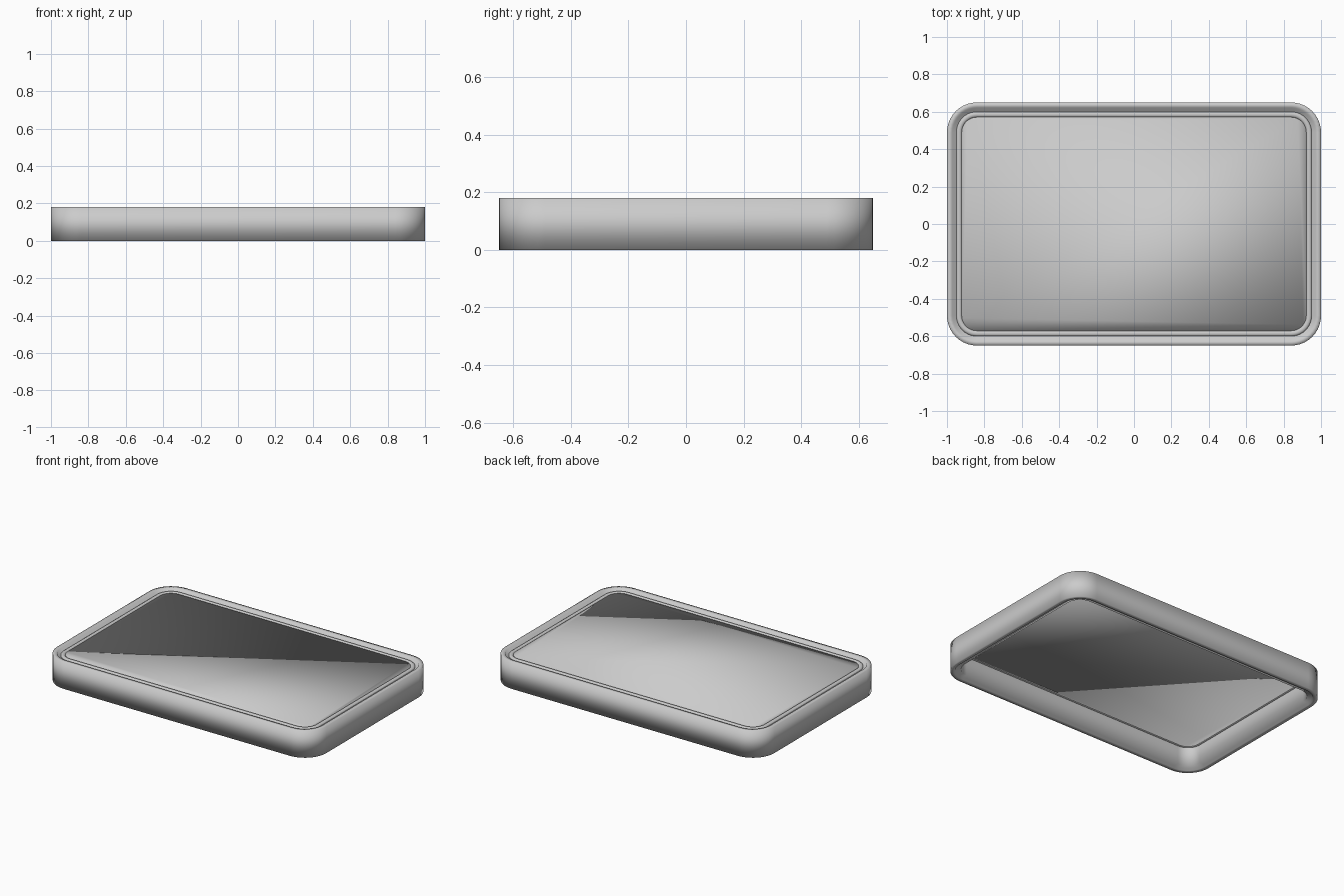
import bpy, bmesh
from math import sin, cos, pi

HALF_X, HALF_Y, RADIUS, STEPS = 1.0, 0.65, 0.16, 10

cube = bpy.data.objects.get("Cube")
if cube:
    bpy.data.objects.remove(cube, do_unlink=True)

grey = bpy.data.materials.new("plain grey")
grey.use_nodes = True
grey.diffuse_color = (0.6, 0.6, 0.6, 1)
grey.node_tree.nodes["Principled BSDF"].inputs["Base Color"].default_value = (0.6, 0.6, 0.6, 1)


def ring(bm, inset, z):
    """Rounded rectangle of vertices, moved in from the outer outline."""
    r = RADIUS - inset
    cx, cy = HALF_X - RADIUS, HALF_Y - RADIUS
    verts = []
    for k, (sx, sy) in enumerate([(1, 1), (-1, 1), (-1, -1), (1, -1)]):
        for i in range(STEPS + 1):
            a = (k + i / STEPS) * pi / 2
            verts.append(bm.verts.new((sx * cx + r * cos(a), sy * cy + r * sin(a), z)))
    return verts


def sweep(name, profile, closed):
    """Carry an (inset, height) profile round the outline; join or cap its ends."""
    bm = bmesh.new()
    rings = [ring(bm, inset, z) for inset, z in profile]
    pairs = list(zip(rings, rings[1:]))
    if closed:
        pairs.append((rings[-1], rings[0]))
    else:
        bm.faces.new(rings[0])
        bm.faces.new(rings[-1])
    for lower, upper in pairs:
        n = len(lower)
        for i in range(n):
            j = (i + 1) % n
            bm.faces.new((lower[i], lower[j], upper[j], upper[i]))
    bmesh.ops.recalc_face_normals(bm, faces=bm.faces)
    for face in bm.faces:
        face.smooth = True
    mesh = bpy.data.meshes.new(name)
    bm.to_mesh(mesh)
    bm.free()
    mesh.materials.append(grey)
    obj = bpy.data.objects.new(name, mesh)
    bpy.context.collection.objects.link(obj)
    return obj


# Upright frame with a stepped lip along its top and bottom edges
sweep("frame", [(0, 0), (0, 0.18), (0.028, 0.18), (0.034, 0.165), (0.062, 0.165),
                (0.066, 0.15), (0.066, 0.015), (0.034, 0.015), (0.028, 0)], True)

# Inner bead that holds the panel
sweep("bead", [(0.05, 0.14), (0.05, 0.168), (0.058, 0.174), (0.072, 0.174),
               (0.08, 0.166), (0.08, 0.14)], True)

# Thin panel closing the top of the frame
sweep("panel", [(0.079, 0.14), (0.079, 0.17)], False)
